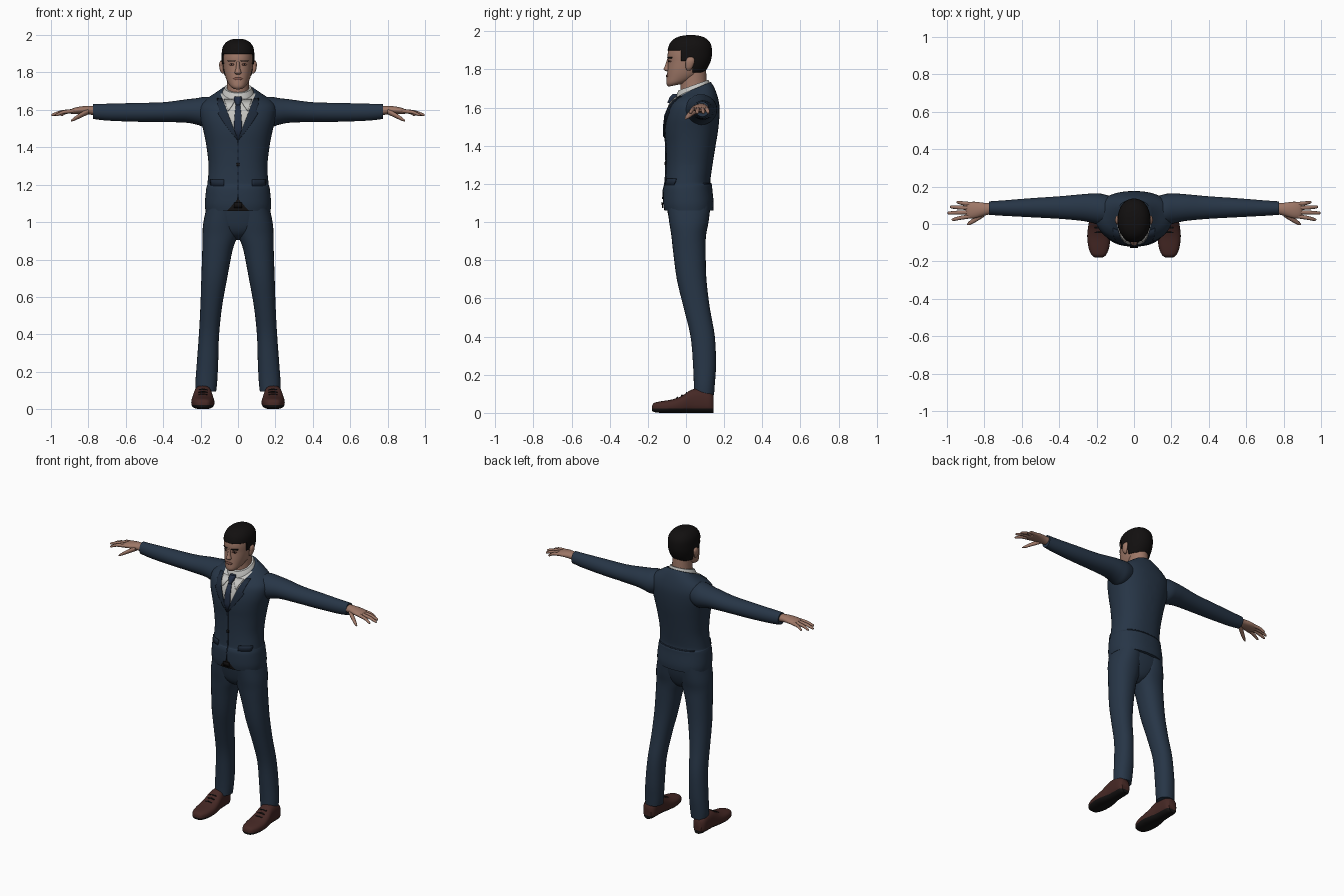
import bpy, bmesh, math
from mathutils import Vector
from mathutils.bvhtree import BVHTree


def material(name, r, g, b):
    m = bpy.data.materials.new(name)
    m.diffuse_color = (r, g, b, 1)
    return m


NAVY = material("navy wool", .020, .036, .062)
DARK = material("dark navy trim", .013, .023, .042)
WHITE = material("white shirt", .55, .55, .53)
TIE = material("tie blue", .016, .027, .055)
SKIN = material("skin", .34, .185, .135)
LIP = material("lip", .20, .085, .065)
HAIR = material("black hair", .006, .005, .005)
BROWN = material("brown leather", .060, .021, .018)
BLACK = material("black rubber", .008, .007, .007)


def finish(bm, name, mat, mirror=False, thick=0, angle=45):
    bmesh.ops.recalc_face_normals(bm, faces=bm.faces)
    me = bpy.data.meshes.new(name)
    bm.to_mesh(me)
    bm.free()
    me.materials.append(mat)
    me.shade_smooth()
    me.set_sharp_from_angle(angle=math.radians(angle))
    ob = bpy.data.objects.new(name, me)
    bpy.context.collection.objects.link(ob)
    if thick:
        s = ob.modifiers.new("thickness", 'SOLIDIFY')
        s.thickness, s.offset = thick, -1
    if mirror:
        ob.modifiers.new("mirror", 'MIRROR')
    return ob


def spline(rows, k=4):
    """Catmull-Rom interpolation between rows of numbers."""
    out = []
    for i in range(len(rows) - 1):
        p = [rows[max(i - 1, 0)], rows[i], rows[i + 1], rows[min(i + 2, len(rows) - 1)]]
        for j in range(k):
            t = j / k
            out.append([.5 * (2 * b + (c - a) * t + (2 * a - 5 * b + 4 * c - d) * t * t
                        + (3 * b - a - 3 * c + d) * t ** 3) for a, b, c, d in zip(*p)])
    return out + [list(rows[-1])]


def loft(name, rings, mat, n=32, power=2.0, **kw):
    """Skin superellipse rings given as (centre, u, v)."""
    bm = bmesh.new()
    loops = []
    for c, u, v in rings:
        loop = []
        for i in range(n):
            a = 2 * math.pi * i / n
            s = [math.copysign(abs(w) ** (2 / power), w) for w in (math.cos(a), math.sin(a))]
            loop.append(bm.verts.new(Vector(c) + Vector(u) * s[0] + Vector(v) * s[1]))
        loops.append(loop)
    for a, b in zip(loops, loops[1:]):
        for i in range(n):
            bm.faces.new((a[i], a[(i + 1) % n], b[(i + 1) % n], b[i]))
    bm.faces.new(loops[0])
    bm.faces.new(loops[-1])
    return finish(bm, name, mat, **kw)


def upright(name, rows, mat, k=4, **kw):
    """Rows: z, centre x, half width, front y, back y, backward rise."""
    return loft(name, [((cx, (f + b) / 2, z), (rx, 0, 0), (0, (b - f) / 2, t))
                       for z, cx, rx, f, b, t in spline(rows, k)], mat, **kw)


def sideways(name, rows, mat, **kw):
    """Rows: x, y, z, half depth, half height."""
    return loft(name, [((x, y, z), (0, ry, 0), (0, 0, rz))
                       for x, y, z, ry, rz in spline(rows)], mat, mirror=True, **kw)


def cut(ob, planes, drop=None, paint=None, mat=None):
    """Slice along planes, then remove or recolour faces by rule."""
    bm = bmesh.new()
    bm.from_mesh(ob.data)
    for co, no in planes:
        bmesh.ops.bisect_plane(bm, geom=bm.verts[:] + bm.edges[:] + bm.faces[:],
                               plane_co=co, plane_no=no, dist=1e-5)
    if drop:
        bmesh.ops.delete(bm, geom=[f for f in bm.faces if drop(f.calc_center_median())], context='FACES')
    if paint:
        ob.data.materials.append(mat)
        for f in bm.faces:
            if paint(f.calc_center_median()):
                f.material_index = len(ob.data.materials) - 1
    bm.to_mesh(ob.data)
    bm.free()


def surface(ob):
    return BVHTree.FromPolygons([v.co for v in ob.data.vertices], [p.vertices[:] for p in ob.data.polygons])


def plate(name, target, rows, mat, lift=.004, mirror=False, back=False, m=6):
    """Thin plate laid on a surface; rows: z, x start, x end."""
    bm = bmesh.new()
    grid = []
    for z, x0, x1 in rows:
        line = []
        for i in range(m + 1):
            x = x0 + (x1 - x0) * i / m
            s = 1 if back else -1
            hit = target.ray_cast(Vector((x, s, z)), Vector((0, -s, 0)))[0]
            y = hit.y if hit else 0
            line.append(bm.verts.new((x, y + s * lift, z)))
        grid.append(line)
    for a, b in zip(grid, grid[1:]):
        for i in range(m):
            bm.faces.new((a[i], a[i + 1], b[i + 1], b[i]))
    ob = finish(bm, name, mat, mirror=mirror, thick=.006)
    ob.modifiers["thickness"].offset = 0
    return ob


# Jacket body, with the shirt opening and the hem gap cut in
jacket = upright("jacket", [
    (1.06, 0, .174, -.113, .143, 0), (1.10, 0, .177, -.12, .145, 0), (1.17, 0, .171, -.12, .138, 0),
    (1.195, 0, .166, -.114, .136, 0), (1.21, 0, .163, -.109, .127, 0), (1.30, 0, .157, -.105, .139, 0),
    (1.40, 0, .168, -.106, .155, 0), (1.48, 0, .183, -.111, .168, 0), (1.55, 0, .200, -.106, .175, 0),
    (1.61, 0, .205, -.088, .175, 0), (1.65, 0, .18, -.065, .165, .01), (1.68, 0, .13, -.048, .148, .025),
    (1.70, 0, .092, -.035, .130, .035)], NAVY, n=48, power=2.3)
cut(jacket, [((0, 0, 1.44), (1, 0, -.38)), ((0, 0, 1.44), (-1, 0, -.38)), ((0, .02, 0), (0, 1, 0))],
    paint=lambda c: c.y < .02 and abs(c.x) < .38 * (c.z - 1.44), mat=WHITE)
cut(jacket, [((0, 0, 1.125), (1, 0, .9)), ((0, 0, 1.125), (-1, 0, .9))],
    paint=lambda c: c.y < 0 and abs(c.x) < .9 * (1.125 - c.z), mat=BLACK)
cloth = surface(jacket)

# Sleeves
sideways("sleeve", [
    (.10, .070, 1.600, .070, .060), (.17, .078, 1.590, .083, .080), (.22, .084, 1.592, .079, .071),
    (.28, .088, 1.594, .071, .062), (.40, .088, 1.588, .060, .053), (.55, .087, 1.587, .051, .050),
    (.70, .085, 1.588, .041, .045), (.775, .085, 1.592, .036, .040)], NAVY, n=28)

# Lapels, closing seam, pockets, back seam
edge = lambda z: .38 * (z - 1.44)
plate("lapel", cloth, [(z, edge(z), edge(z) + w) for z, w in
      ((1.44, .004), (1.48, .022), (1.53, .040), (1.58, .054), (1.59, .040), (1.63, .036), (1.66, .028))],
      DARK, mirror=True)
plate("front_seam", cloth, [(1.12 + i * .04, -.003, .003) for i in range(9)], DARK, lift=.001, m=1)
plate("pocket_flap", cloth, [(1.195, .075, .145), (1.215, .075, .147), (1.228, .075, .147)], DARK, mirror=True)
plate("back_seam", cloth, [(1.198, -.13, .13), (1.204, -.13, .13)], DARK, lift=.001, back=True, m=16)
plate("belt_buckle", cloth, [(1.075, -.022, .022), (1.105, -.022, .022)], HAIR, lift=.006)
plate("jacket_button", cloth, [(1.30, -.008, .008), (1.315, -.008, .008)], BLACK)

# Shirt collar and tie
upright("shirt_collar", [(1.665, 0, .092, -.058, .125, .03), (1.695, 0, .084, -.050, .125, .03),
                         (1.718, 0, .072, -.040, .118, .028)], WHITE, n=36)
plate("collar_point", cloth, [(1.595, .050, .054), (1.625, .030, .062), (1.655, .012, .075)], WHITE, mirror=True)
plate("tie", cloth, [(1.445, -.003, .003), (1.50, -.022, .022), (1.56, -.019, .019),
                     (1.63, -.011, .011)], TIE, lift=.007)
upright("tie_knot", [(1.625, 0, .011, -.098, -.06, 0), (1.655, 0, .022, -.085, -.04, 0),
                     (1.672, 0, .018, -.070, -.03, 0)], TIE, n=12)

# Trousers
upright("trouser_leg", [
    (1.10, .079, .084, -.10, .13, 0), (1.00, .091, .094, -.088, .118, 0), (.93, .096, .094, -.077, .105, 0),
    (.85, .110, .081, -.068, .103, 0), (.70, .127, .069, -.048, .107, 0), (.55, .143, .058, -.012, .125, 0),
    (.40, .155, .054, .024, .151, 0), (.25, .163, .057, .037, .157, 0), (.15, .169, .058, .041, .151, 0),
    (.095, .171, .054, .040, .147, .0)], NAVY, n=28, power=2.2, mirror=True)
upright("trouser_seat", [
    (1.10, 0, .168, -.105, .130, 0), (1.02, 0, .165, -.090, .118, 0), (.96, 0, .115, -.073, .098, 0),
    (.925, 0, .06, -.045, .075, 0), (.905, 0, .02, .0, .04, 0)], NAVY, power=2.4)

# Shoes, soled below a level line
shoe_rows = spline([
    (-.178, .022, .012, .038), (-.166, .038, .004, .053), (-.13, .054, 0, .061), (-.07, .062, 0, .071),
    (-.02, .058, 0, .090), (.03, .050, 0, .122), (.08, .047, 0, .125), (.125, .043, 0, .110),
    (.145, .028, 0, .090)])
shoe = loft("shoe", [((.188, y, (a + b) / 2), (w, 0, 0), (0, 0, (b - a) / 2)) for y, w, a, b in shoe_rows],
            BROWN, n=28, power=2.7, mirror=True)
cut(shoe, [((0, 0, .022), (0, 0, 1))], paint=lambda c: c.z < .022, mat=BLACK)
for i in range(3):
    y, z = -.045 + i * .024, .081 + i * .013
    loft("shoe_lace", [((.188 + s * .024, y, z - .004 * s * s), (0, .004, 0), (0, 0, .004))
                       for s in (-1, 0, 1)], BLACK, n=8, mirror=True)

# Neck and head
upright("neck", [(1.66, 0, .066, -.030, .11, .02), (1.72, 0, .060, -.028, .108, .02),
                 (1.80, 0, .058, -.030, .105, 0)], SKIN)
head_rows = [
    (1.716, 0, .026, -.092, -.03, .006), (1.732, 0, .046, -.103, .02, .006), (1.765, 0, .063, -.100, .07, 0),
    (1.80, 0, .073, -.097, .10, 0), (1.84, 0, .079, -.094, .12, 0), (1.88, 0, .081, -.096, .128, 0),
    (1.92, 0, .077, -.086, .124, 0), (1.95, 0, .060, -.062, .103, 0), (1.966, 0, .036, -.028, .072, 0),
    (1.972, 0, .008, .01, .035, 0)]
head = upright("head", head_rows, SKIN, n=40, power=2.15)
face = surface(head)

# Hair shell trimmed to the hairline
hair = upright("hair", [(z + (.008 if z > 1.9 else 0), x, r + .007, f - .003, b + .008, t)
                        for z, x, r, f, b, t in head_rows], HAIR, n=40, power=2.15)
cut(hair, [((0, 0, z), (0, 0, 1)) for z in (1.90, 1.845, 1.785)] +
    [((0, y, 0), (0, 1, 0)) for y in (-.025, .035)],
    drop=lambda c: not (c.z > 1.90 or (c.y > -.025 and c.z > 1.845) or (c.y > .035 and c.z > 1.785)))
rim = hair.modifiers.new("thickness", 'SOLIDIFY')
rim.thickness, rim.offset = .009, -1

# Facial features
upright("nose", [(1.790, 0, .012, -.102, -.08, 0), (1.800, 0, .018, -.117, -.08, 0),
                 (1.822, 0, .011, -.109, -.08, 0), (1.860, 0, .008, -.097, -.08, 0)], SKIN, n=16)
upright("ear", [(1.795, .080, .006, .005, .022, 0), (1.81, .086, .010, -.002, .034, 0),
                (1.84, .090, .011, -.002, .045, 0), (1.858, .088, .009, .005, .042, 0),
                (1.866, .084, .004, .015, .032, 0)], SKIN, n=16, mirror=True)
plate("eyebrow", face, [(1.858, .016, .050), (1.865, .014, .054)], HAIR, lift=.001, mirror=True)
plate("eye", face, [(1.838, .026, .040), (1.843, .020, .047), (1.847, .026, .040)], LIP, lift=.001, mirror=True)
plate("pupil", face, [(1.839, .030, .037), (1.847, .030, .037)], HAIR, lift=.002, mirror=True)
plate("lips", face, [(1.759, -.012, .012), (1.766, -.026, .026), (1.773, -.014, .014)], LIP, lift=.001)

# Hands
sideways("palm", [
    (.75, .084, 1.594, .028, .026), (.80, .079, 1.599, .034, .023), (.85, .075, 1.598, .044, .019),
    (.885, .073, 1.593, .043, .015), (.900, .073, 1.590, .030, .008)], SKIN, n=20)
for name, y0, x1, y1 in (("little_finger", .106, .950, .116), ("ring_finger", .085, .985, .091),
                         ("middle_finger", .063, .998, .059), ("index_finger", .042, .975, .024)):
    sideways(name, [(.865, y0, 1.595, .011, .011), ((.88 + x1) / 2, (y0 + y1) / 2, 1.589, .0105, .010),
                    (x1 - .01, y1, 1.575, .008, .008), (x1, y1, 1.572, .003, .003)], SKIN, n=12)
sideways("thumb", [(.80, .060, 1.592, .020, .016), (.84, .030, 1.572, .016, .014),
                   (.875, .008, 1.552, .012, .010), (.893, -.002, 1.542, .004, .004)], SKIN, n=12)
